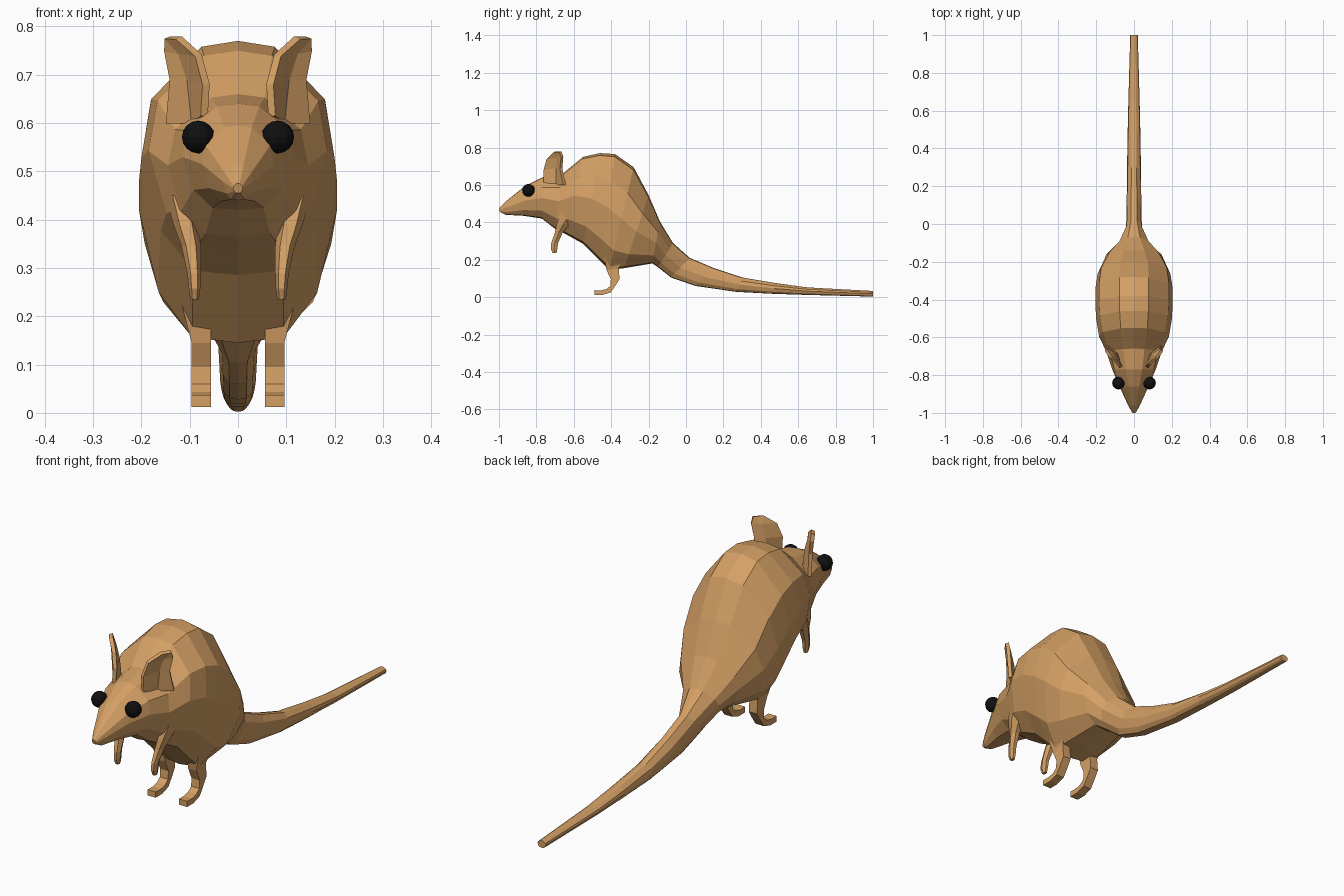
import bpy, bmesh
from mathutils import Vector

if "Cube" in bpy.data.objects:
    bpy.data.objects.remove(bpy.data.objects["Cube"])

def material(name, rgb):
    m = bpy.data.materials.new(name)
    m.diffuse_color = (*rgb, 1)
    m.use_nodes = True
    m.node_tree.nodes["Principled BSDF"].inputs["Base Color"].default_value = m.diffuse_color
    return m

fur = material("tan_fur", (0.66, 0.35, 0.13))
black = material("black_eye", (0.005, 0.005, 0.005))

def finish(bm, name, mat, mirror=False, thickness=0):
    bmesh.ops.recalc_face_normals(bm, faces=bm.faces)
    me = bpy.data.meshes.new(name)
    bm.to_mesh(me)
    bm.free()
    me.materials.append(mat)
    ob = bpy.data.objects.new(name, me)
    bpy.context.collection.objects.link(ob)
    if thickness:
        s = ob.modifiers.new("Thickness", 'SOLIDIFY')
        s.thickness, s.offset = thickness, 0
    if mirror:
        m = ob.modifiers.new("Mirror", 'MIRROR')
        m.use_mirror_merge = False
    return ob

def skin(rings, cap_start=True, cap_end=True):
    """Join a list of point rings into a tube."""
    bm = bmesh.new()
    vs = [[bm.verts.new(p) for p in r] for r in rings]
    n = len(vs[0])
    for a, b in zip(vs, vs[1:]):
        for i in range(n):
            j = (i + 1) % n
            bm.faces.new((a[i], a[j], b[j], b[i]))
    if cap_start:
        bm.faces.new(vs[0])
    if cap_end:
        bm.faces.new(vs[-1])
    return bm

# Half cross-section (sideways, up), mirrored to a full ring
HALF = [(0, 1), (0.38, 0.95), (0.9, 0.5), (1, 0), (0.8, -0.62), (0.46, -0.96), (0, -1)]
SECTION = HALF + [(-x, t) for x, t in HALF[-2:0:-1]]

def slanted_ring(ty, tz, by, bz, w):
    """Ring between a top point and a bottom point in the side view."""
    top, bot = Vector((0, ty, tz)), Vector((0, by, bz))
    mid, up = (top + bot) / 2, (top - bot) / 2
    return [mid + up * t + Vector((w * x, 0, 0)) for x, t in SECTION]

# Body and head: top y, top z, bottom y, bottom z, half width
body = [
    (-1.00, .475, -.995, .455, .010),
    (-.96, .515, -.965, .440, .030),
    (-.86, .595, -.87, .435, .075),
    (-.77, .640, -.77, .420, .115),
    (-.66, .660, -.70, .365, .145),
    (-.55, .750, -.64, .335, .185),
    (-.46, .770, -.55, .285, .200),
    (-.38, .765, -.46, .195, .205),
    (-.28, .695, -.41, .145, .205),
    (-.20, .545, -.33, .155, .193),
    (-.14, .405, -.18, .180, .145),
    (-.07, .290, -.15, .160, .085),
    (.02, .210, -.08, .105, .042),
]
finish(skin([slanted_ring(*r) for r in body], cap_end=False), "body", fur)

# Long tail continuing from the rump
tail = [
    body[-1],
    (.15, .155, .05, .060, .039),
    (.30, .105, .27, .028, .037),
    (.48, .075, .46, .018, .034),
    (.65, .052, .64, .012, .030),
    (1.0, .033, 1.0, .003, .020),
]
finish(skin([slanted_ring(*r) for r in tail], cap_start=False), "tail", fur)

# Hind legs: bent strip of (front y, z, back y, z) with flat sides
leg = [
    (-.44, .23, -.33, .23),
    (-.425, .145, -.36, .155),
    (-.402, .095, -.355, .097),
    (-.405, .060, -.378, .060),
    (-.425, .043, -.402, .026),
    (-.455, .036, -.445, .012),
    (-.490, .037, -.490, .012),
]
rings = []
for i, (fy, fz, by, bz) in enumerate(leg):
    outer = .118 if i == 0 else .096
    rings.append([(.056, fy, fz), (outer, fy, fz), (outer, by, bz), (.056, by, bz)])
finish(skin(rings), "hind_legs", fur, mirror=True)

# Small front arms: centre and half-sizes of each section (x, y, z, rx, ry)
arm = [
    (.120, -.62, .45, .030, .060),
    (.108, -.655, .39, .026, .042),
    (.097, -.680, .345, .020, .024),
    (.091, -.702, .290, .014, .021),
    (.090, -.705, .258, .012, .020),
    (.090, -.703, .235, .009, .012),
]
HEX = [(1, 0), (.5, .87), (-.5, .87), (-1, 0), (-.5, -.87), (.5, -.87)]
finish(skin([[(x + rx * a, y + ry * b, z) for a, b in HEX]
             for x, y, z, rx, ry in arm]), "front_arms", fur, mirror=True)

# Cupped ears: outline fanned round a pushed-back centre
outline = [(.070, -.760, .615), (.066, -.758, .68), (.082, -.742, .74), (.122, -.705, .776),
           (.146, -.672, .777), (.148, -.662, .75), (.137, -.668, .69), (.145, -.650, .60)]
bm = bmesh.new()
rim = [bm.verts.new(p) for p in outline]
centres = [bm.verts.new((.090, -.690, .60)), bm.verts.new((.100, -.690, .69)),
           bm.verts.new((.118, -.688, .745))]
low, mid, high = centres
for f in ((rim[0], rim[1], mid, low), (rim[1], rim[2], high, mid), (rim[2], rim[3], high),
          (rim[3], rim[4], high), (rim[4], rim[5], high), (rim[5], rim[6], mid, high),
          (rim[6], rim[7], low, mid)):
    bm.faces.new(f)
finish(bm, "ears", fur, mirror=True, thickness=.016)

# Round black eyes
bm = bmesh.new()
bmesh.ops.create_uvsphere(bm, u_segments=12, v_segments=8, radius=.034)
bmesh.ops.translate(bm, verts=bm.verts, vec=(.082, -.842, .571))
finish(bm, "eyes", black, mirror=True)
